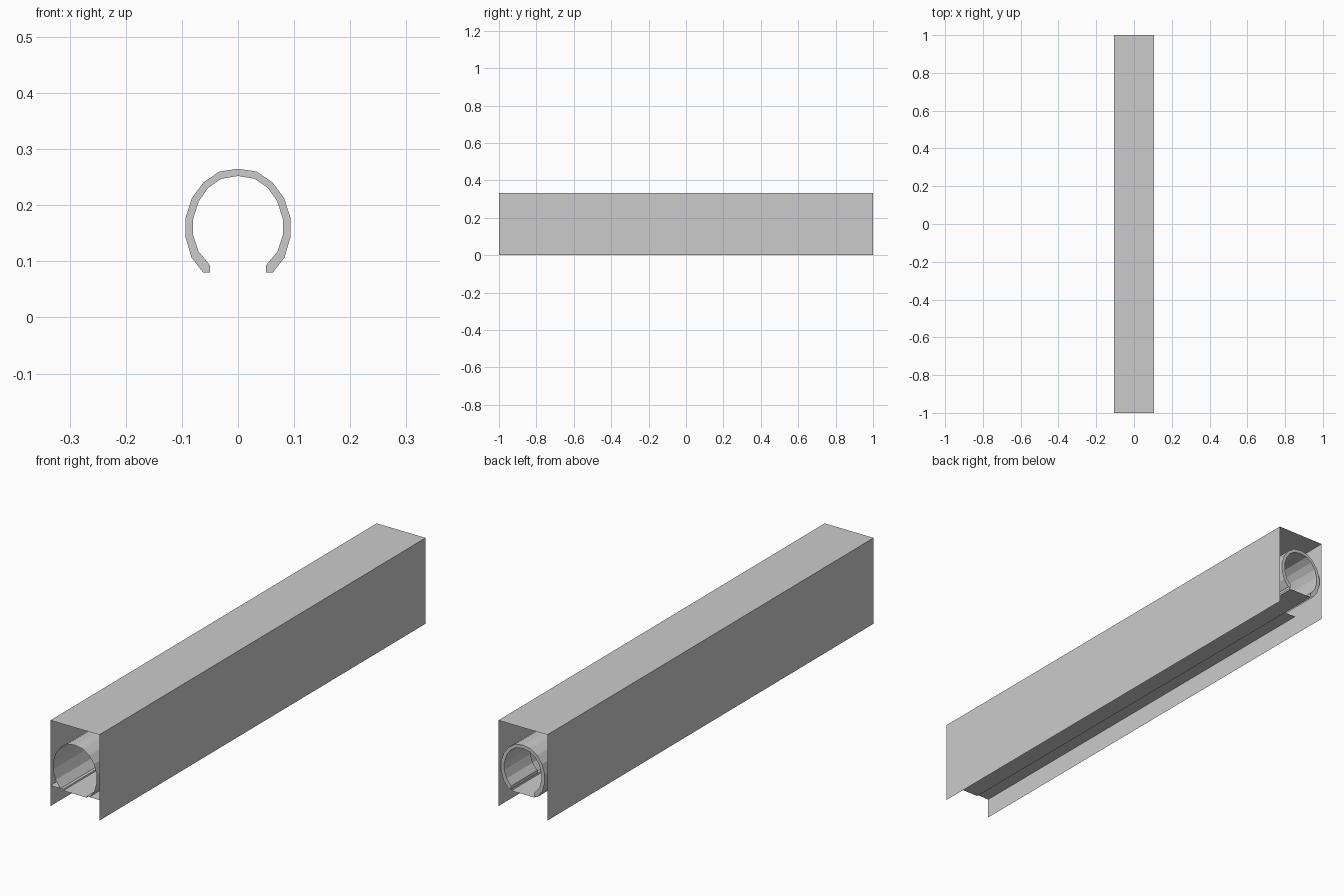
import bpy

if "Cube" in bpy.data.objects:
    bpy.data.objects.remove(bpy.data.objects["Cube"])

OUTER = [(.062, .08), (.083, .107), (.094, .145), (.094, .176), (.082, .213), (.061, .241), (.033, .26), (0, .265)]
INNER = [(.05, .08), (.05, .093), (.07, .117), (.08, .147), (.08, .175), (.07, .207), (.053, .231), (.03, .247), (0, .252)]


def mirrored(half):
    return half + [(-x, z) for x, z in reversed(half[:-1])]


def mesh(name, verts, faces):
    me = bpy.data.meshes.new(name)
    me.from_pydata(verts, [], faces)
    ob = bpy.data.objects.new(name, me)
    bpy.context.collection.objects.link(ob)
    return ob


def sheet(name, profile, y0, y1):
    # extrude an open profile along y
    n = len(profile)
    verts = [(x, y, z) for y in (y0, y1) for x, z in profile]
    return mesh(name, verts, [(i, i + 1, n + i + 1, n + i) for i in range(n - 1)])


# open sheet-metal housing
sheet("housing", [(.105, 0), (.105, .333), (-.105, .333), (-.105, 0)], -1, 1)

# tube shell
sheet("tube_outer", mirrored(OUTER), -1, 1)

# inner liner at the back end
sheet("tube_liner", mirrored(INNER), .84, 1)

# ring face closing the wall of the tube at the back
out, inn = mirrored(OUTER), mirrored(INNER)
loop = out + inn[::-1]
mesh("tube_end_ring", [(x, 1, z) for x, z in loop], [tuple(range(len(loop)))])

# floor strip under the tube and ledges joining it to the housing
sheet("floor_strip", [(-.05, .075), (.05, .075)], -1, 1)
for side, s in (("left", -1), ("right", 1)):
    sheet("ledge_" + side, [(s * .05, .08), (s * .105, .08)], -1, .84)
